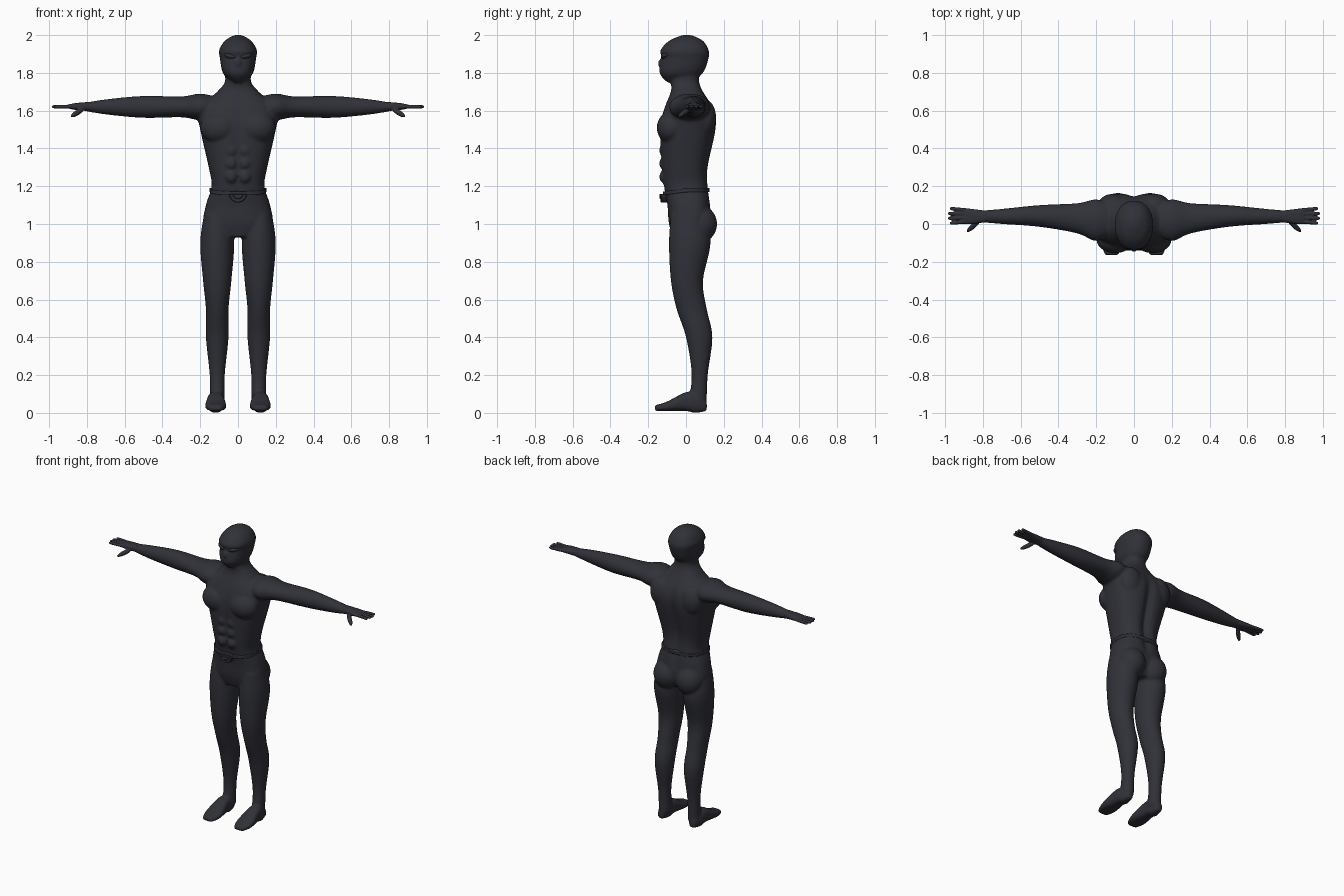
import bpy, bmesh, math
from mathutils import Matrix, Vector

if "Cube" in bpy.data.objects:
    bpy.data.objects.remove(bpy.data.objects["Cube"])

suit = bpy.data.materials.new("charcoal suit")
suit.use_nodes = True
suit.diffuse_color = (.03, .031, .04, 1)
suit.node_tree.nodes["Principled BSDF"].inputs["Base Color"].default_value = suit.diffuse_color

# For each loft direction: the axis of the half width and the axis of the low-high span
CROSS_AXES = {"z": "xy", "x": "zy", "y": "xz"}


def spline(rows, steps=5):
    """Smooth interpolation between cross-section rows."""
    smooth_rows = []
    last = len(rows) - 1
    for i in range(last):
        neighbours = rows[max(i - 1, 0)], rows[i], rows[i + 1], rows[min(i + 2, last)]
        for k in range(steps):
            t = k / steps
            smooth_rows.append([b + t * (c - a + t * (2 * a - 5 * b + 4 * c - d + t * (3 * (b - c) + d - a))) / 2
                                for a, b, c, d in zip(*neighbours)])
    return smooth_rows + [rows[last]]


def loft(bm, direction, centre, rows, power=2.0, side=1, sides=40):
    """Rows hold position, half width around the centre, then low and high limits."""
    width_axis, span_axis = CROSS_AXES[direction]
    rings = []
    for position, half, low, high in spline(rows):
        ring = []
        for k in range(sides):
            angle = math.tau * k / sides
            u, v = [math.copysign(abs(w) ** (2 / power), w) for w in (math.cos(angle), math.sin(angle))]
            point = Vector()
            setattr(point, direction, position)
            setattr(point, width_axis, centre + u * half)
            setattr(point, span_axis, (low + high + v * (high - low)) / 2)
            point.x *= side
            ring.append(bm.verts.new(point))
        rings.append(ring)
    for ring, following in zip(rings, rings[1:]):
        for k in range(sides):
            n = (k + 1) % sides
            bm.faces.new((ring[k], ring[n], following[n], following[k]))
    bm.faces.new(rings[0])
    bm.faces.new(rings[-1])
    return [vert for ring in rings for vert in ring]


def muscle(bm, centre, radii, turn=Matrix()):
    placement = Matrix.Translation(centre) @ turn @ Matrix.Diagonal((*radii, 1))
    bmesh.ops.create_uvsphere(bm, u_segments=24, v_segments=16, radius=1, matrix=placement)


def finish(bm, name, smooth=True):
    bmesh.ops.recalc_face_normals(bm, faces=bm.faces)
    for face in bm.faces:
        face.smooth = smooth
    mesh = bpy.data.meshes.new(name)
    bm.to_mesh(mesh)
    bm.free()
    mesh.materials.append(suit)
    obj = bpy.data.objects.new(name, mesh)
    bpy.context.collection.objects.link(obj)
    return obj


def fuse(obj, voxel, iterations):
    """Blend overlapping shapes into one smooth skin."""
    remesh = obj.modifiers.new("Fuse", "REMESH")
    remesh.mode = "VOXEL"
    remesh.voxel_size = voxel
    remesh.use_smooth_shade = True
    obj.modifiers.new("Soften", "SMOOTH").iterations = iterations


# Torso and neck
body = bmesh.new()
torso = loft(body, "z", 0, [
    (.93, .1, -.07, .1), (1, .18, -.09, .13), (1.1, .17, -.1, .13), (1.2, .14, -.12, .12),
    (1.3, .155, -.13, .12), (1.5, .2, -.14, .16), (1.6, .21, -.12, .15),
    (1.7, .11, -.08, .09), (1.75, .07, -.08, .07), (1.8, .07, -.08, .07)], 2.5)

# Spine and breastbone grooves
for vert in torso:
    fade = max(0, 1 - ((vert.co.z - 1.35) / .3) ** 2)
    depth = .03 if vert.co.y > 0 else .01
    vert.co.y -= math.copysign(depth * fade * math.exp(-(vert.co.x / .03) ** 2), vert.co.y)

# Head and nose
loft(body, "z", 0, [
    (1.75, .03, -.1, .02), (1.8, .08, -.14, .09), (1.88, .096, -.13, .12),
    (1.92, .1, -.135, .12), (1.97, .07, -.09, .09), (2, .02, -.02, .03)], 2.2)
muscle(body, (0, -.13, 1.85), (.015, .02, .025))

for side in (-1, 1):
    # Chest, shoulder blade and seat
    muscle(body, (side * .1, -.08, 1.51), (.1, .075, .085))
    muscle(body, (side * .11, .1, 1.56), (.08, .06, .1))
    muscle(body, (side * .085, .07, 1), (.09, .095, .1))
    # Belly
    for row in range(3):
        muscle(body, (side * .036, -.11, 1.25 + row * .07), (.034, .032, .036))
    # Arm
    loft(body, "x", 1.62, [
        (.1, .05, -.05, .1), (.2, .07, -.09, .13), (.3, .055, -.05, .11),
        (.5, .058, -.015, .1), (.7, .04, 0, .08), (.82, .02, .01, .07)], side=side)
    # Leg
    loft(body, "z", .11, [
        (1.05, .07, -.08, .1), (.9, .09, -.09, .13), (.7, .075, -.08, .09), (.55, .06, -.05, .11),
        (.4, .06, 0, .14), (.2, .04, .03, .115), (.05, .04, .01, .11)], side=side)
    # Foot
    loft(body, "y", .118, [
        (.11, .02, .01, .06), (.05, .04, 0, .1), (0, .045, .01, .11),
        (-.1, .056, .01, .06), (-.165, .035, .01, .04)], 2.6, side)
fuse(finish(body, "body"), .008, 4)

for side, label in ((1, "left"), (-1, "right")):
    # Palm
    hand = bmesh.new()
    loft(hand, "x", 1.622, [(.78, .025, .01, .07), (.86, .018, 0, .08), (.9, .01, 0, .085)], 2.5, side)
    # Fingers fanning out, the middle two longest
    for finger in range(4):
        offset = finger - 1.5
        reach = .11 - .01 * abs(offset)
        profile = []
        for along, radius in ((0, .01), (.5, .01), (.9, .009), (1, .004)):
            y = .043 + offset * (.02 + .006 * along)
            profile.append((.88 + along * reach, radius, y - radius, y + radius))
        loft(hand, "x", 1.621, profile, side=side, sides=16)
    # Thumb
    thumb_turn = Vector((side, -.9, -.65)).to_track_quat("X", "Z").to_matrix().to_4x4()
    muscle(hand, (side * .85, -.01, 1.59), (.052, .014, .014), thumb_turn)
    fuse(finish(hand, label + "_hand"), .004, 2)

    # Eye lens, slanted and wrapped around the face
    lens = bmesh.new()
    slant = Matrix.Rotation(side * .4, 4, "Z") @ Matrix.Rotation(-side * .2, 4, "Y")
    muscle(lens, (side * .042, -.113, 1.89), (.034, .017, .014), slant)
    finish(lens, label + "_eye_lens")

# Belt dipping toward the front
belt = bmesh.new()
for vert in loft(belt, "z", 0, [(z, .15, -.122, .124) for z in (1.17, 1.19)], 2.5):
    vert.co.z += .15 * min(0, vert.co.y)
finish(belt, "belt")

# Half-round buckle with a raised centre
for name, radius, front in (("buckle_plate", .046, -.134), ("buckle_centre", .028, -.14)):
    buckle = bmesh.new()
    arc = [math.pi * (1 + k / 16) for k in range(17)]
    outline = buckle.faces.new([buckle.verts.new((radius * math.cos(a), -.1, 1.16 + radius * math.sin(a)))
                                for a in arc])
    extruded = bmesh.ops.extrude_face_region(buckle, geom=[outline])["geom"]
    bmesh.ops.translate(buckle, vec=(0, front + .1, 0),
                        verts=[part for part in extruded if isinstance(part, bmesh.types.BMVert)])
    bevel = finish(buckle, name, smooth=False).modifiers.new("Soft edge", "BEVEL")
    bevel.width = .003
